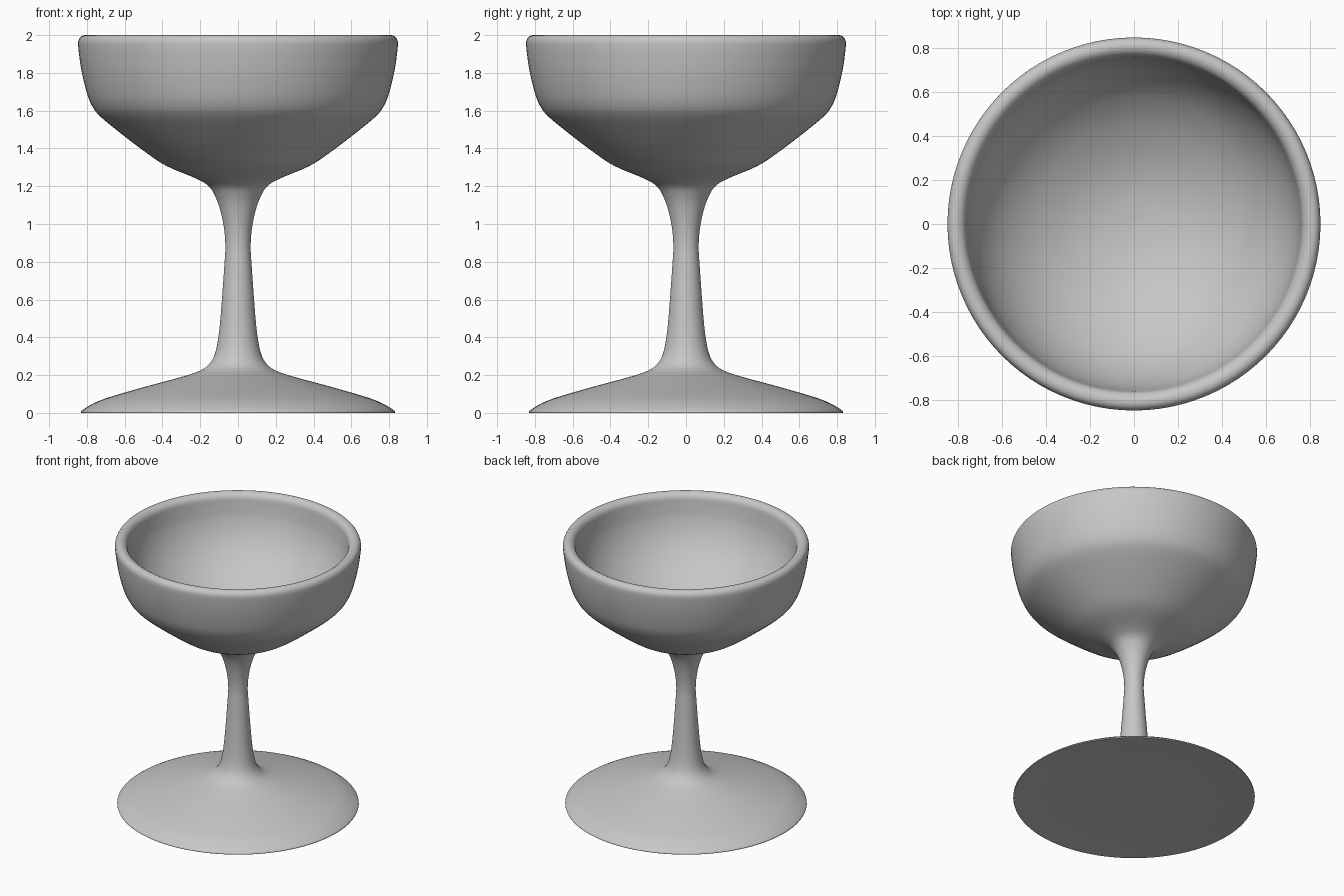
import bpy
import bmesh
from math import radians, tau
from mathutils import Vector

cube = bpy.data.objects.get("Cube")
if cube:
    bpy.data.objects.remove(cube, do_unlink=True)

SIDES = 96
STEPS = 4


def make_material(name, colour):
    mat = bpy.data.materials.new(name)
    mat.use_nodes = True
    mat.diffuse_color = colour
    mat.node_tree.nodes["Principled BSDF"].inputs["Base Color"].default_value = colour
    return mat


def smooth_path(points):
    """Catmull-Rom curve through the (radius, height) points."""
    pts = [Vector(p) for p in points]
    pts = [pts[0]] + pts + [pts[-1]]
    path = []
    for a, b, c, d in zip(pts, pts[1:], pts[2:], pts[3:]):
        for i in range(STEPS):
            t = i / STEPS
            path.append(b + 0.5 * t * ((c - a) + t * ((2*a - 5*b + 4*c - d)
                        + t * (3*b - a - 3*c + d))))
    return path + [pts[-1]]


def lathe(name, path, mat):
    bm = bmesh.new()
    verts = [bm.verts.new((max(p.x, 0), 0, p.y)) for p in path]
    edges = [bm.edges.new(pair) for pair in zip(verts, verts[1:])]
    bmesh.ops.spin(bm, geom=verts + edges, cent=(0, 0, 0), axis=(0, 0, 1),
                   angle=tau, steps=SIDES, use_merge=True)
    bmesh.ops.remove_doubles(bm, verts=bm.verts, dist=0.0005)
    bmesh.ops.recalc_face_normals(bm, faces=bm.faces)
    mesh = bpy.data.meshes.new(name)
    bm.to_mesh(mesh)
    bm.free()
    mesh.materials.append(mat)
    obj = bpy.data.objects.new(name, mesh)
    bpy.context.collection.objects.link(obj)
    bpy.ops.object.select_all(action='DESELECT')
    obj.select_set(True)
    bpy.context.view_layer.objects.active = obj
    bpy.ops.object.shade_smooth_by_angle(angle=radians(40))


# Slightly hollow underside of the foot
underside = [(0, 0.018), (0.4, 0.017), (0.62, 0.013), (0.74, 0.005), (0.81, 0)]

# Foot, stem, bowl outside, rolled rim and bowl inside
foot = [(0.83, 0), (0.827, 0.012), (0.78, 0.042), (0.70, 0.077), (0.5, 0.136),
        (0.3, 0.19), (0.2, 0.224), (0.15, 0.262), (0.12, 0.32)]
stem = [(0.1, 0.43), (0.085, 0.6), (0.071, 0.8), (0.067, 0.88), (0.073, 0.97),
        (0.093, 1.07), (0.12, 1.145), (0.155, 1.2)]
bowl = [(0.22, 1.24), (0.38, 1.308), (0.5, 1.388), (0.64, 1.495), (0.735, 1.575),
        (0.775, 1.63), (0.802, 1.7), (0.83, 1.82), (0.846, 1.94), (0.841, 1.98)]
rim = [(0.82, 1.998), (0.79, 1.996), (0.765, 1.97)]
inside = [(0.755, 1.91), (0.738, 1.82), (0.7, 1.72), (0.64, 1.623),
          (0.56, 1.537), (0.45, 1.455), (0.3, 1.38), (0.15, 1.338), (0, 1.325)]

grey = make_material("plain grey", (0.57, 0.57, 0.57, 1))
lathe("goblet", smooth_path(underside)
      + smooth_path(foot + stem + bowl + rim + inside), grey)
